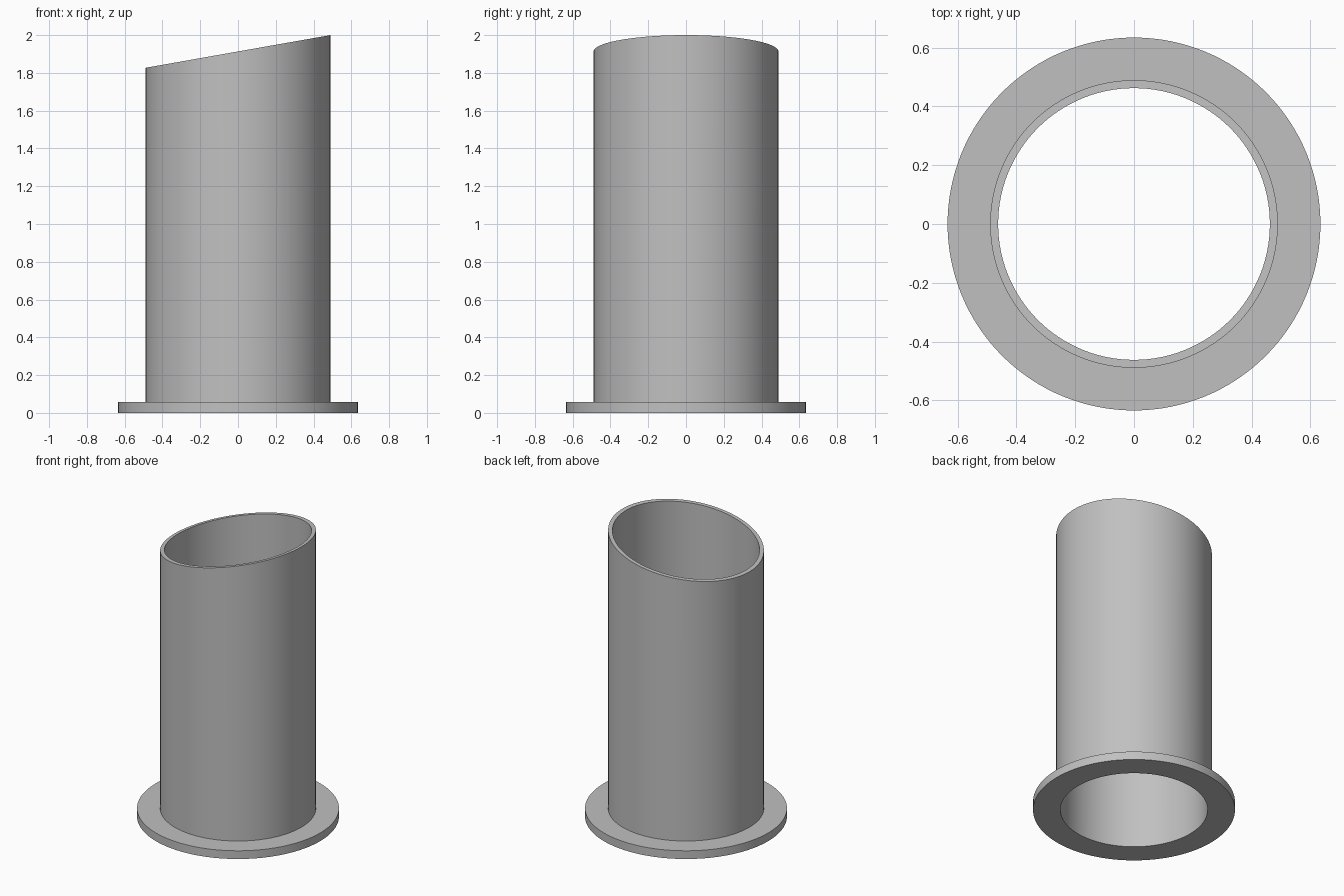
import bpy
import bmesh
from math import cos, sin, tau, radians

cube = bpy.data.objects.get("Cube")
if cube:
    bpy.data.objects.remove(cube, do_unlink=True)

SEGMENTS = 128
BORE, PIPE, FLANGE = 0.462, 0.489, 0.634   # radii
THICK = 0.057                              # flange thickness
LOW, HIGH = 1.827, 2.0                     # slanted rim heights

# Plain grey metal
grey = bpy.data.materials.new("grey_metal")
grey.use_nodes = True
colour = (0.53, 0.53, 0.53, 1)
grey.diffuse_color = colour
grey.node_tree.nodes["Principled BSDF"].inputs["Base Color"].default_value = colour


def rim(x):
    """Height of the slanted cut at x."""
    return (LOW + HIGH) / 2 + x * (HIGH - LOW) / (2 * PIPE)


# Closed wall section as (radius, height); None follows the slanted cut
section = [(BORE, 0), (FLANGE, 0), (FLANGE, THICK),
           (PIPE, THICK), (PIPE, None), (BORE, None)]

# Revolve the section into one hollow flanged pipe
bm = bmesh.new()
rings = []
for i in range(SEGMENTS):
    a = tau * i / SEGMENTS
    ring = []
    for r, z in section:
        x, y = r * cos(a), r * sin(a)
        ring.append(bm.verts.new((x, y, rim(x) if z is None else z)))
    rings.append(ring)
for i, ring in enumerate(rings):
    after = rings[(i + 1) % SEGMENTS]
    for j in range(len(section)):
        k = (j + 1) % len(section)
        bm.faces.new((ring[j], after[j], after[k], ring[k]))
bmesh.ops.recalc_face_normals(bm, faces=bm.faces)

mesh = bpy.data.meshes.new("flanged_pipe")
bm.to_mesh(mesh)
bm.free()
mesh.materials.append(grey)
pipe = bpy.data.objects.new("flanged_pipe", mesh)
bpy.context.collection.objects.link(pipe)

# Smooth round walls with crisp rims
bpy.ops.object.select_all(action="DESELECT")
pipe.select_set(True)
bpy.context.view_layer.objects.active = pipe
bpy.ops.object.shade_smooth_by_angle(angle=radians(30))
